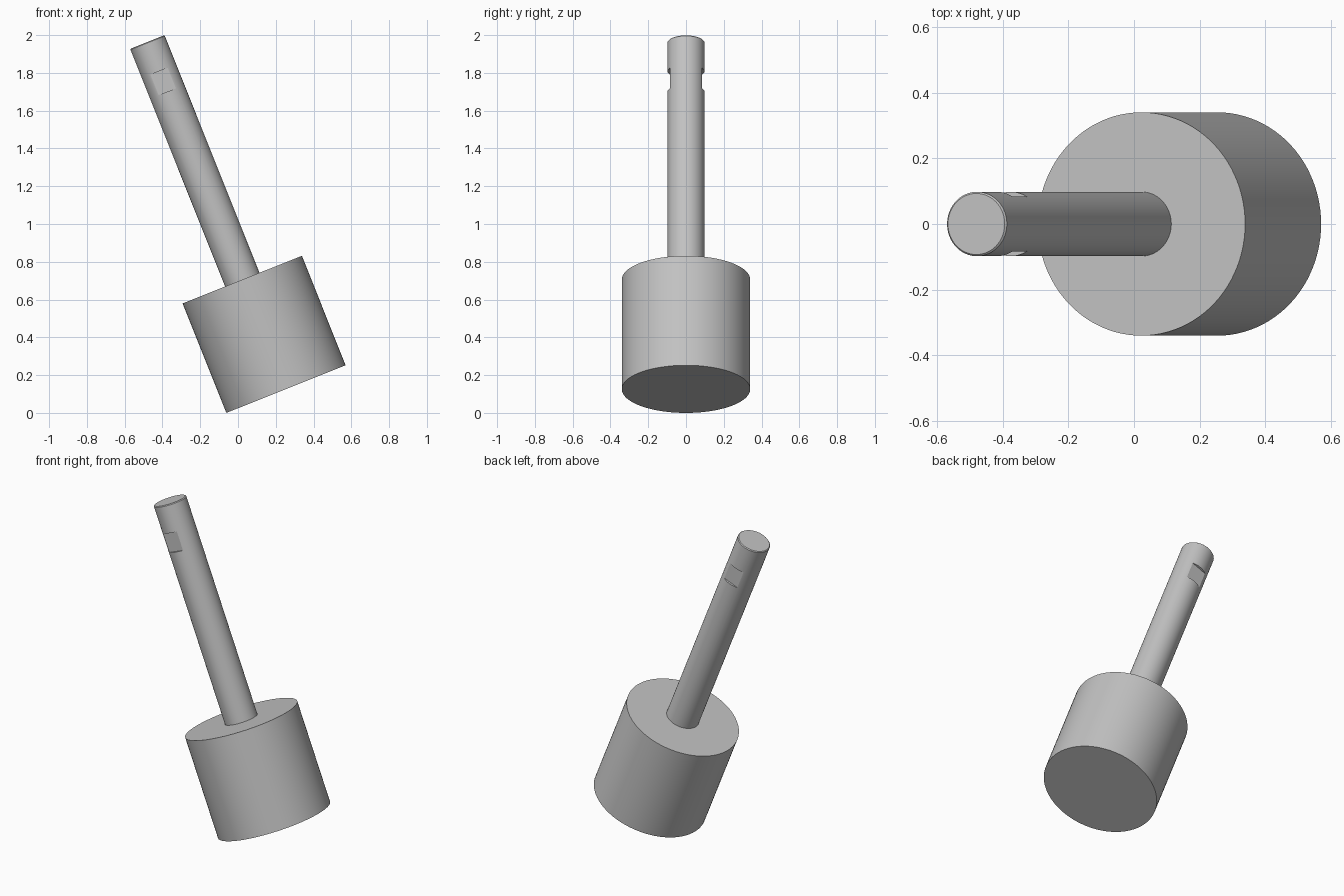
import bpy, bmesh, math

cube = bpy.data.objects.get("Cube")
if cube:
    bpy.data.objects.remove(cube, do_unlink=True)

SIDES = 96
TILT = math.radians(-21.77)
BASE = (0.254, 0, 0.126)

# Plain grey metal
grey = bpy.data.materials.new("grey metal")
grey.use_nodes = True
colour = (0.54, 0.54, 0.54, 1)
grey.diffuse_color = colour
grey.node_tree.nodes["Principled BSDF"].inputs["Base Color"].default_value = colour


def turned_part(name, rings):
    """Lathe (radius, height, half depth) rings; half depth cuts side flats."""
    bm = bmesh.new()
    loops = []
    for radius, height, half in rings:
        loop = []
        for i in range(SIDES):
            a = math.tau * i / SIDES
            y = max(-half, min(half, radius * math.sin(a)))
            loop.append(bm.verts.new((radius * math.cos(a), y, height)))
        loops.append(loop)
    for low, high in zip(loops, loops[1:]):
        for i in range(SIDES):
            j = (i + 1) % SIDES
            bm.faces.new((low[i], low[j], high[j], high[i]))
    bm.faces.new(loops[0][::-1])
    bm.faces.new(loops[-1])
    bmesh.ops.remove_doubles(bm, verts=bm.verts, dist=1e-5)
    bmesh.ops.recalc_face_normals(bm, faces=bm.faces)
    mesh = bpy.data.meshes.new(name)
    bm.to_mesh(mesh)
    bm.free()
    mesh.materials.append(grey)
    obj = bpy.data.objects.new(name, mesh)
    bpy.context.collection.objects.link(obj)
    obj.location = BASE
    obj.rotation_euler = (0, TILT, 0)
    bpy.ops.object.select_all(action="DESELECT")
    obj.select_set(True)
    bpy.context.view_layer.objects.active = obj
    bpy.ops.object.shade_smooth_by_angle(angle=math.radians(20))
    return obj


# Wide cylindrical head
R, HEAD = 0.34, 0.624
turned_part("head", [(R, 0, R), (R, HEAD, R)])

# Slim shaft with two spanner flats and a fine end chamfer
r, flat, top, bevel = 0.098, 0.084, 1.979, 0.005
low, high = top - 0.284, top - 0.167
turned_part("shaft", [
    (r, HEAD - 0.02, r),
    (r, low, r), (r, low, flat),
    (r, high, flat), (r, high, r),
    (r, top - bevel, r), (r - bevel, top, r),
])
